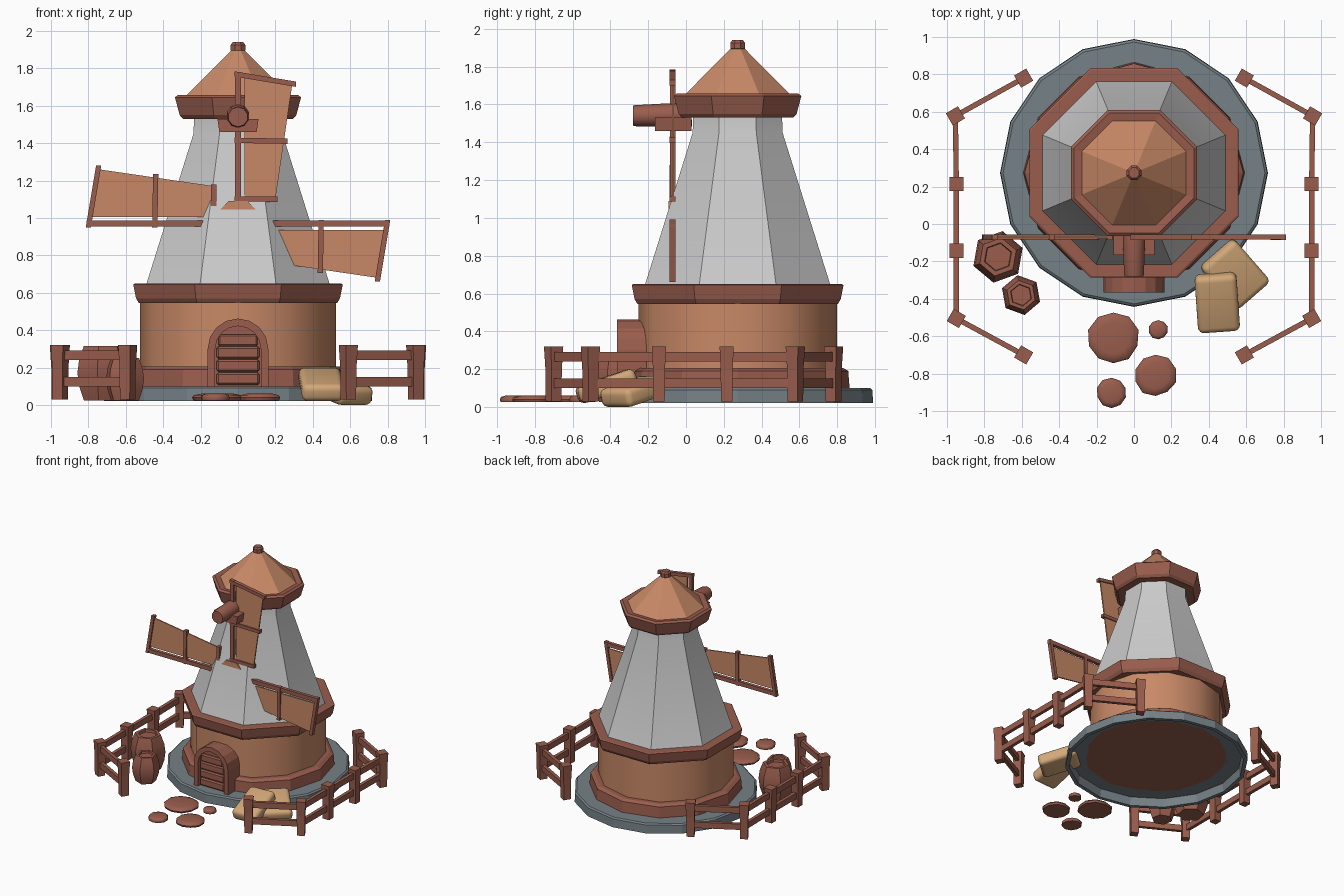
import bpy, bmesh, math, random
from mathutils import Vector

if "Cube" in bpy.data.objects:
    bpy.data.objects.remove(bpy.data.objects["Cube"])

random.seed(3)
CY = 0.273   # tower centre in y


def material(name, rgb):
    m = bpy.data.materials.new(name)
    m.diffuse_color = (*rgb, 1)
    m.use_nodes = True
    m.node_tree.nodes["Principled BSDF"].inputs["Base Color"].default_value = m.diffuse_color
    return m


BROWN = material("dark_wood", (0.32, 0.11, 0.075))
ORANGE = material("light_wood", (0.58, 0.25, 0.135))
STONE = material("slate", (0.18, 0.22, 0.24))
SACK = material("sackcloth", (0.65, 0.39, 0.19))


def finish(name, bm, mat, loc=(0, 0, 0), rot=(0, 0, 0), smooth=None):
    bmesh.ops.recalc_face_normals(bm, faces=bm.faces)
    me = bpy.data.meshes.new(name)
    bm.to_mesh(me)
    bm.free()
    ob = bpy.data.objects.new(name, me)
    bpy.context.collection.objects.link(ob)
    ob.location, ob.rotation_euler = loc, rot
    if mat:
        me.materials.append(mat)
    if smooth:
        bpy.context.view_layer.objects.active = ob
        bpy.ops.object.select_all(action='DESELECT')
        ob.select_set(True)
        bpy.ops.object.shade_smooth_by_angle(angle=math.radians(smooth))
    return ob


def lathe(name, profile, n, mat, loc=(0, 0, 0), rot=(0, 0, 0), turn=0.0,
          flat=False, loop=False, jitter=0.0, smooth=None):
    """Polygonal revolve; flat=True means radii are apothems with a flat side to the front."""
    bm = bmesh.new()
    k = 1 / math.cos(math.pi / n) if flat else 1
    a0 = math.pi / n if flat else turn
    wob = [1 + random.uniform(-jitter, jitter) for _ in range(n)]
    rings = []
    for r, z in profile:
        rings.append([bm.verts.new((r * k * wob[i] * math.cos(a0 + 2 * math.pi * i / n),
                                    r * k * wob[i] * math.sin(a0 + 2 * math.pi * i / n), z))
                      for i in range(n)])
    pairs = list(zip(rings, rings[1:]))
    if loop:
        pairs.append((rings[-1], rings[0]))
    else:
        bm.faces.new(rings[0])
        bm.faces.new(rings[-1])
    for a, b in pairs:
        for i in range(n):
            j = (i + 1) % n
            bm.faces.new((a[i], a[j], b[j], b[i]))
    return finish(name, bm, mat, loc, rot, smooth)


def prism(name, pts, y0, y1, mat):
    """Outline in x/z pushed through from y0 to y1."""
    bm = bmesh.new()
    a = [bm.verts.new((x, y0, z)) for x, z in pts]
    b = [bm.verts.new((x, y1, z)) for x, z in pts]
    bm.faces.new(a)
    bm.faces.new(b)
    for i in range(len(pts)):
        j = (i + 1) % len(pts)
        bm.faces.new((a[i], a[j], b[j], b[i]))
    return finish(name, bm, mat)


def box(name, size, loc, mat, rot=(0, 0, 0)):
    bm = bmesh.new()
    bmesh.ops.create_cube(bm, size=1)
    bmesh.ops.scale(bm, vec=size, verts=bm.verts)
    return finish(name, bm, mat, loc, rot)


# Tower, bottom to top
C = (0, CY, 0)
lathe("stone_base", [(.685, .02), (.716, .02), (.713, .09), (.70, .10), (.55, .10), (.55, .09), (.675, .09)],
      16, STONE, C, loop=True)
lathe("wall_skirting", [(.57, .09), (.592, .10), (.585, .19), (.56, .205), (.50, .205)], 12, BROWN, C)
lathe("round_wall", [(.525, .15), (.525, .60)], 12, ORANGE, C, smooth=35)
lathe("balcony_trim", [(.48, .545), (.53, .545), (.545, .57), (.56, .645), (.55, .65), (.48, .65)],
      8, BROWN, C, flat=True)
lathe("tower_body", [(.492, .64), (.238, 1.45), (.234, 1.56)], 8, None, C, flat=True, smooth=30)
lathe("roof_brim", [(.23, 1.53), (.295, 1.53), (.312, 1.55), (.337, 1.645), (.32, 1.658), (.27, 1.65)],
      8, BROWN, C, flat=True, loop=True)
lathe("roof_cone", [(.285, 1.645), (.032, 1.90)], 8, ORANGE, C, flat=True)
lathe("roof_knob", [(.03, 1.885), (.039, 1.895), (.039, 1.925), (.028, 1.94)], 8, BROWN, C, flat=True)

# Windshaft and its bearing block
lathe("windshaft", [(.05, 0), (.053, .01), (.06, .21), (.06, .31)], 10, BROWN,
      (0, -.28, 1.54), (math.radians(-89), 0, 0), flat=True, smooth=40)
prism("bearing_block", [(-.10, 1.46), (.10, 1.46), (.11, 1.53), (-.11, 1.53)], -.165, .03, BROWN)

# Rotor: four sails turned about a hub set in the tower front
ROTOR_Z = .97
lathe("rotor_hub", [(.12, 0), (.12, .1)], 8, ORANGE, (0, -.092, ROTOR_Z),
      (math.radians(-90), 0, 0), flat=True)


def sail(index):
    t = index * math.pi / 2
    c, s = math.cos(t), math.sin(t)

    def part(name, pts, y0, y1, mat):   # pts are (along the arm, across the arm)
        prism(f"sail_{index}_{name}", [(w * c - r * s, ROTOR_Z + w * s + r * c) for r, w in pts], y0, y1, mat)

    part("stock", [(.10, -.017), (.81, -.017), (.81, .017), (.10, .017)], -.084, -.056, BROWN)
    part("cloth", [(.13, .035), (.79, .035), (.745, .29), (.13, .20)], -.075, -.064, ORANGE)
    for name, r0, r1, w in (("tip_bar", .80, .745, .31), ("middle_bar", .445, .44, .265), ("root_bar", .13, .13, .21)):
        part(name, [(r0 - .014, -.02), (r0 + .014, -.02), (r1 + .014, w), (r1 - .014, w)], -.086, -.055, BROWN)


for i in range(4):
    sail(i)


# Arched door
def arch(r, zc=.30, base=.10, n=8):
    return [(r, base)] + [(r * math.cos(math.pi * i / n), zc + r * math.sin(math.pi * i / n))
                          for i in range(n + 1)] + [(-r, base)]


prism("door_frame", arch(.162) + arch(.122)[::-1], -.365, -.18, BROWN)
prism("door_panel", arch(.125), -.335, -.18, BROWN)
for i, (z, w) in enumerate(((.14, .23), (.21, .23), (.28, .23), (.345, .21))):
    b = box(f"door_plank_{i}", (w, .03, .066), (0, -.34, z), BROWN)
    b.modifiers.new("bevel", 'BEVEL').width = .01

# Fences, mirrored left and right
POSTS = [(.59, .78, 60), (.955, .578, 60), (.95, .215, 0), (.95, -.143, 0), (.95, -.505, 30), (.59, -.70, 30)]
for side, sx in (("right", 1), ("left", -1)):
    for i, (x, y, a) in enumerate(POSTS):
        lathe(f"{side}_fence_post_{i}", [(.043, .03), (.045, .20), (.053, .32)], 4, BROWN, (sx * x, y, 0),
              turn=math.radians(45 + sx * a))
        if i:
            p, q = Vector((sx * POSTS[i - 1][0], POSTS[i - 1][1], 0)), Vector((sx * x, y, 0))
            d = q - p
            for z in (.125, .265):
                box(f"{side}_fence_rail_{i}_{z}", (d.length, .028, .05), (p + q) / 2 + Vector((0, 0, z)),
                    BROWN, (0, 0, math.atan2(d.y, d.x)))

# Barrels with bulging sides and sunken lids
for name, x, y, r, h, turn in (("large_barrel", -.727, -.176, .14, .285, 80), ("small_barrel", -.604, -.38, .108, .22, 100)):
    lathe(name, [(r * .74, .025), (r * .93, .03 + h * .25), (r, .03 + h * .5), (r * .93, .03 + h * .75),
                 (r * .74, .03 + h), (r * .55, .03 + h), (r * .52, .03 + h * .93)],
          6, BROWN, (x, y, 0), turn=math.radians(turn), smooth=40)

# Sacks slumped on the edge of the base
for name, size, loc, rot in (("lower_sack", (.31, .24, .10), (.54, -.268, .082), (0, 15, -49)),
                             ("upper_sack", (.225, .32, .095), (.445, -.42, .11), (19, 0, 4))):
    s = box(name, size, loc, SACK, [math.radians(v) for v in rot])
    m = s.modifiers.new("soft_edges", 'BEVEL')
    m.width, m.segments = .032, 4
    for p in s.data.polygons:
        p.use_smooth = True

# Stepping stones
for i, (x, y, r) in enumerate(((-.11, -.61, .138), (.13, -.565, .052), (.115, -.81, .112), (-.12, -.902, .08))):
    lathe(f"stepping_stone_{i}", [(r * .95, .025), (r, .04), (r * .92, .053), (r * .65, .06)], 10, BROWN,
          (x, y, 0), turn=math.pi / 2, jitter=.04, smooth=50)
